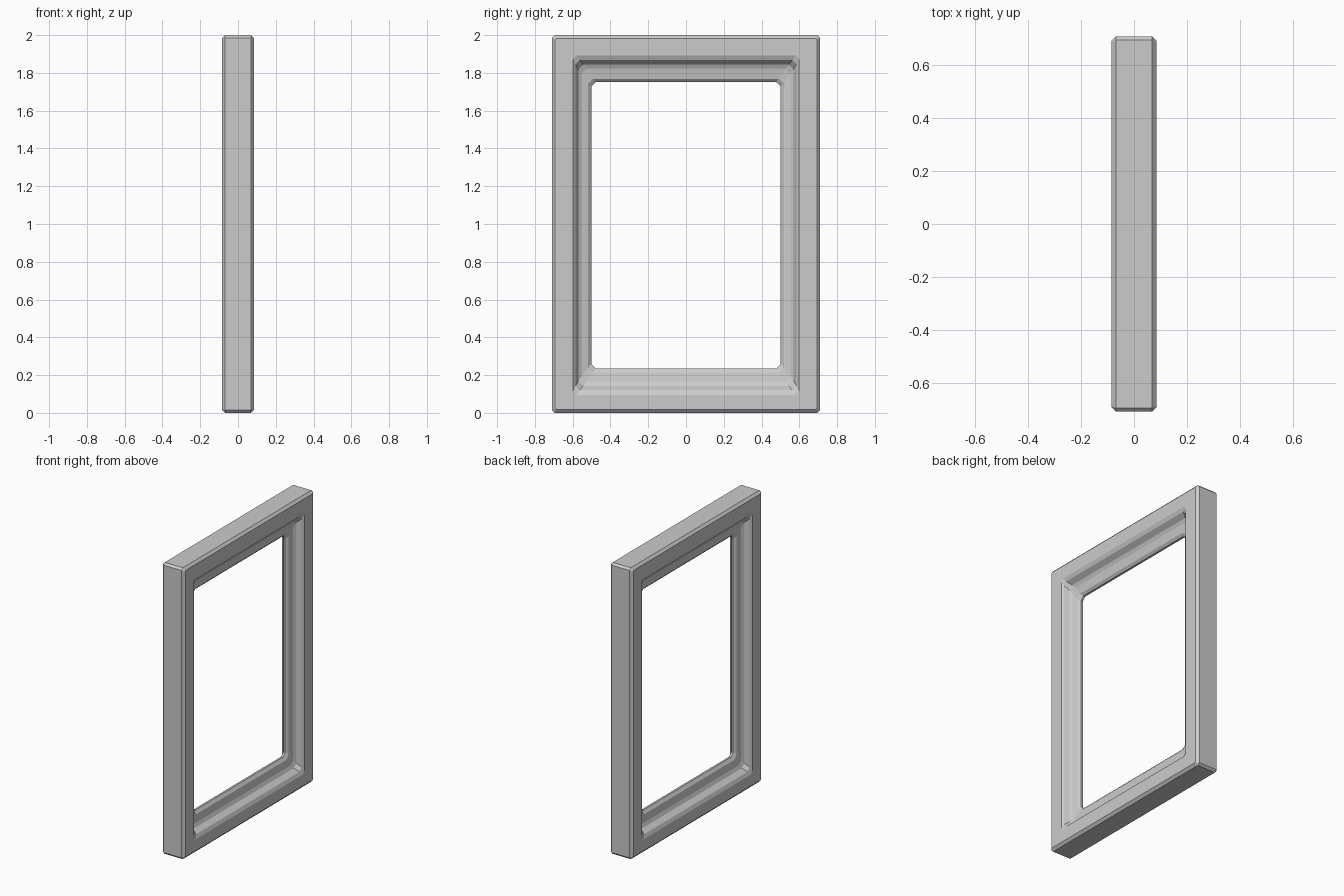
import bpy, bmesh

if "Cube" in bpy.data.objects:
    bpy.data.objects.remove(bpy.data.objects["Cube"])

W, H = 0.71, 2.0

# Half profile, outer edge to opening: (side inset, top inset, bottom inset, half depth, corner cut)
half = [
    (0.000, 0.000, 0.000, 0.069, 0.014),
    (0.017, 0.017, 0.017, 0.085, 0.006),
    (0.112, 0.108, 0.096, 0.085, 0.018),
    (0.125, 0.132, 0.120, 0.074, 0.022),
    (0.140, 0.155, 0.143, 0.042, 0.026),
    (0.157, 0.178, 0.166, 0.031, 0.026),
    (0.192, 0.232, 0.215, 0.022, 0.026),
    (0.209, 0.248, 0.235, 0.007, 0.024),
]


def ring(bm, side, top, bottom, x, c):
    """Rectangle in the YZ plane with clipped corners."""
    y, z0, z1 = W - side, bottom, H - top
    pts = [(-y + c, z0), (y - c, z0), (y, z0 + c), (y, z1 - c),
           (y - c, z1), (-y + c, z1), (-y, z1 - c), (-y, z0 + c)]
    return [bm.verts.new((x, py, pz)) for py, pz in pts]


# Moulded frame: both faces share the mirrored profile, joined into a closed tube
bm = bmesh.new()
loops = [ring(bm, s, t, b, x, c) for s, t, b, x, c in half]
loops += [ring(bm, s, t, b, -x, c) for s, t, b, x, c in reversed(half)]
for a, b in zip(loops, loops[1:] + loops[:1]):
    for i in range(8):
        j = (i + 1) % 8
        bm.faces.new((a[i], a[j], b[j], b[i]))
bmesh.ops.recalc_face_normals(bm, faces=bm.faces)

mesh = bpy.data.meshes.new("window_frame")
bm.to_mesh(mesh)
bm.free()
bpy.context.collection.objects.link(bpy.data.objects.new("window_frame", mesh))
